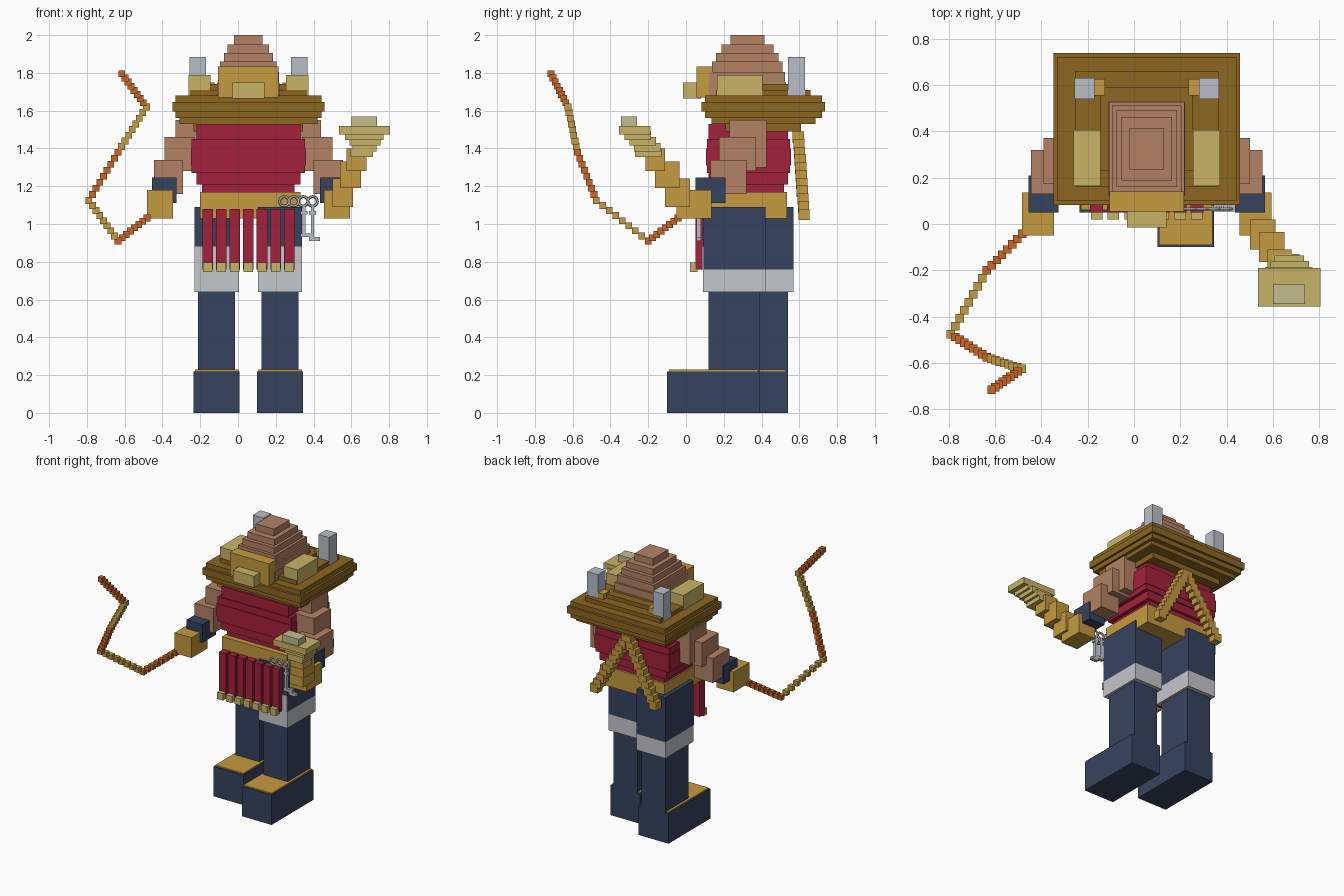
import bpy
import bmesh
from math import pi
from mathutils import Vector, Matrix

default_cube = bpy.data.objects.get("Cube")
if default_cube:
    bpy.data.objects.remove(default_cube, do_unlink=True)

MIDDLE = 0.055  # x of the body's mirror plane


def material(name, hex_code):
    """Flat colour from an sRGB hex code."""
    def linear(pair):
        c = int(pair, 16) / 255
        return c / 12.92 if c < 0.04 else ((c + 0.055) / 1.055) ** 2.4
    colour = [linear(hex_code[i:i + 2]) for i in (0, 2, 4)] + [1.0]
    mat = bpy.data.materials.new(name)
    mat.use_nodes = True
    mat.diffuse_color = colour
    mat.node_tree.nodes["Principled BSDF"].inputs["Base Color"].default_value = colour
    return mat


navy = material("navy cloth", "36435E")
gold = material("gold", "C59B3E")
crimson = material("crimson", "A4213C")
skin = material("tan skin", "B38264")
brown = material("brown straw", "8C6720")
khaki = material("khaki", "C9B565")
pale = material("pale khaki", "C3BD8C")
silver = material("silver", "B9BFC9")
light = material("light grey", "C6C7CB")
orange = material("orange", "CB6522")


def boxes(name, mat, extents):
    """One object made of axis-aligned boxes given as (x range, y range, z range)."""
    bm = bmesh.new()
    for ranges in extents:
        low, high = Vector([r[0] for r in ranges]), Vector([r[1] for r in ranges])
        place = Matrix.Translation((low + high) / 2) @ Matrix.Diagonal((*(high - low), 1))
        bmesh.ops.create_cube(bm, size=1, matrix=place)
    mesh = bpy.data.meshes.new(name)
    bm.to_mesh(mesh)
    bm.free()
    mesh.materials.append(mat)
    obj = bpy.data.objects.new(name, mesh)
    bpy.context.collection.objects.link(obj)
    return obj


def around(centre, half):
    return (centre - half, centre + half)


def pair(name, mat, x, y, z):
    """A box on the model's left and its mirror image on the right."""
    boxes("left_" + name, mat, [(x, y, z)])
    boxes("right_" + name, mat, [((2 * MIDDLE - x[1], 2 * MIDDLE - x[0]), y, z)])


def stack(name, mat, y, top, layers):
    """Stepped body from (bottom z, half width, half depth) layers, lowest first."""
    tops = [layer[0] for layer in layers[1:]] + [top]
    boxes(name, mat, [(around(MIDDLE, w), around(y, d), (z, end))
                      for (z, w, d), end in zip(layers, tops)])


def chain(name, mat, start, end, count, size):
    """Row of small cubes between two points."""
    a, b = Vector(start), Vector(end)
    points = [a.lerp(b, i / (count - 1)) for i in range(count)]
    boxes(name, mat, [[around(c, size / 2) for c in p] for p in points])


# Legs and boots, the left one a step ahead
for side, sign, step in (("left", 1, 0), ("right", -1, 0.15)):
    x = MIDDLE + sign * 0.168

    def leg_box(part, mat, half, y, z):
        boxes(side + part, mat, [(around(x, half), (y[0] + step, y[1] + step), z)])

    leg_box("_boot", navy, 0.122, (-0.1, 0.39), (0, 0.22))
    leg_box("_boot_top", gold, 0.115, (-0.09, 0.38), (0.22, 0.229))
    leg_box("_shin", navy, 0.098, (0.12, 0.39), (0.22, 0.66))
    leg_box("_trouser_cuff", light, 0.117, (0.09, 0.42), (0.64, 0.76))
    leg_box("_cuff_front", light, 0.117, (0.085, 0.092), (0.76, 0.88))
    leg_box("_thigh", navy, 0.117, (0.09, 0.42), (0.76, 1.09))

# Belt and torso
boxes("belt", gold, [(around(MIDDLE + 0.01, 0.265), (0.1, 0.535), (1.03, 1.17))])
stack("torso", crimson, 0.33, 1.53, [
    (1.17, 0.245, 0.19), (1.21, 0.275, 0.21), (1.27, 0.3, 0.22),
    (1.31, 0.305, 0.225), (1.4, 0.3, 0.22), (1.45, 0.275, 0.21)])

# Hanging belt strips with tips
strips = [MIDDLE + 0.072 * i for i in range(-3, 4)]
boxes("belt_strips", crimson, [(around(x, 0.028), (0.05, 0.11), (0.76, 1.08)) for x in strips])
boxes("strip_tips", khaki, [(around(x, 0.025), (0.02, 0.06), (0.745, 0.795)) for x in strips])

# Key bunch
for i in range(4):
    bpy.ops.mesh.primitive_torus_add(
        major_radius=0.025, minor_radius=0.008, major_segments=16, minor_segments=6,
        location=(0.245 + 0.05 * i, 0.065, 1.12), rotation=(pi / 2, 0, 0))
    ring = bpy.context.object
    ring.name = "key_ring"
    ring.data.materials.append(silver)
keys = []
for x, bottom in ((0.35, 0.93), (0.395, 0.91)):
    keys += [(around(x, 0.008), (0.055, 0.08), (bottom, 1.1)),
             (around(x + 0.01, 0.028), (0.055, 0.08), (bottom, bottom + 0.02)),
             (around(x, 0.018), (0.055, 0.08), (1.05, 1.07))]
boxes("keys", silver, keys)

# Arms
pair("upper_arm", skin, (0.3, 0.44), (0.23, 0.425), (1.3, 1.55))
pair("elbow", skin, (0.34, 0.5), (0.175, 0.37), (1.28, 1.46))
pair("forearm", skin, (0.4, 0.555), (0.13, 0.32), (1.16, 1.34))
pair("wrist_cuff", navy, (0.435, 0.565), (0.05, 0.21), (1.11, 1.245))
pair("hand", gold, (0.455, 0.593), (-0.05, 0.135), (1.03, 1.18))

# Whip in the right hand
bends = [(-0.46, -0.02, 1.05), (-0.635, -0.2, 0.91), (-0.79, -0.475, 1.125),
         (-0.635, -0.575, 1.38), (-0.485, -0.625, 1.62), (-0.615, -0.715, 1.795)]
for i, (start, end) in enumerate(zip(bends, bends[1:])):
    chain("whip_section", gold if i % 2 else orange, start, end, 9, 0.036)

# Flaring horn in the left hand
boxes("horn_stem", gold, [
    ((0.5, 0.61), (-0.11, 0.02), (1.09, 1.24)),
    ((0.54, 0.65), (-0.165, -0.035), (1.19, 1.33)),
    ((0.575, 0.68), (-0.215, -0.11), (1.28, 1.4))])
flare = [(0.655, 0.06, -0.2), (0.67, 0.063, -0.205), (0.672, 0.082, -0.23),
         (0.668, 0.102, -0.255), (0.67, 0.135, -0.272)]
boxes("horn_bell", khaki, [
    (around(x, w), around(y, 0.07 if i < 4 else 0.083), (1.355 + 0.03 * i, 1.4 + 0.03 * i))
    for i, (x, w, y) in enumerate(flare)])
boxes("horn_mouth", pale, [((0.6, 0.737), (-0.345, -0.26), (1.515, 1.57))])

# Hat brim and head
stack("hat", brown, 0.41, 1.74, [
    (1.49, 0.29, 0.2), (1.53, 0.365, 0.275), (1.56, 0.387, 0.31), (1.595, 0.402, 0.327),
    (1.645, 0.387, 0.31), (1.68, 0.31, 0.25), (1.71, 0.2, 0.18)])
stack("head", skin, 0.325, 2.0, [
    (1.6, 0.165, 0.205), (1.75, 0.162, 0.2), (1.805, 0.15, 0.187),
    (1.86, 0.13, 0.166), (1.905, 0.11, 0.137), (1.95, 0.075, 0.09)])

# Face plate, nose, and fittings on the brim
boxes("face_plate", gold, [(around(MIDDLE, 0.16), (0.055, 0.14), (1.67, 1.835))])
boxes("nose", khaki, [(around(MIDDLE, 0.085), (-0.015, 0.08), (1.665, 1.75))])
pair("brim_block", khaki, (0.255, 0.372), (0.165, 0.405), (1.67, 1.79))
pair("brim_post", silver, (0.28, 0.367), (0.54, 0.63), (1.68, 1.885))
pair("post_bracket", gold, (0.235, 0.28), (0.555, 0.625), (1.68, 1.75))

# Back tails spreading from under the hat
for side, sign in (("left", 1), ("right", -1)):
    chain(side + "_back_tail", gold, (MIDDLE + sign * 0.01, 0.595, 1.46),
          (MIDDLE + sign * 0.24, 0.625, 1.05), 11, 0.06)
